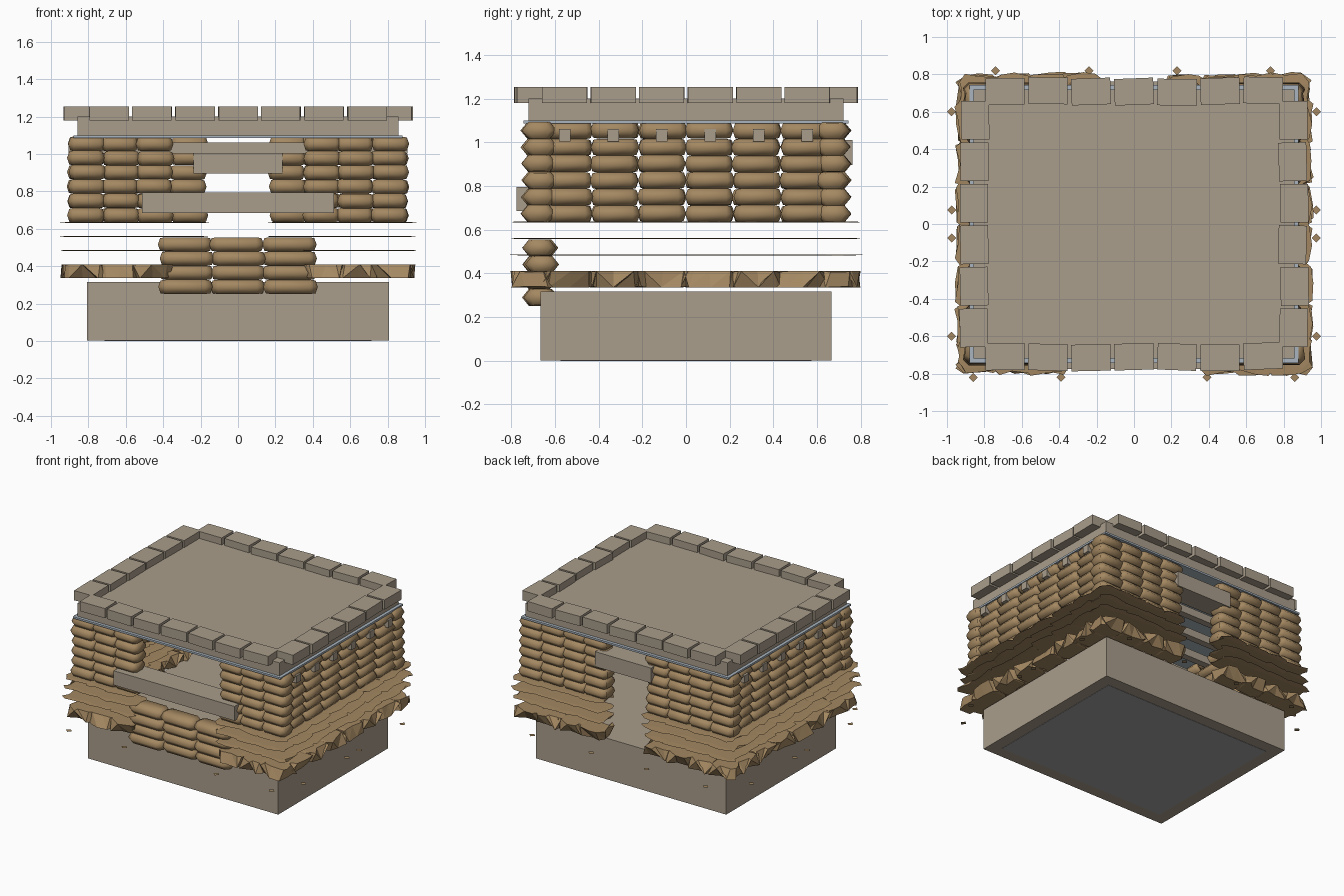
import bpy, bmesh, math, random
from mathutils import Matrix, Vector

random.seed(4)
old = bpy.data.objects.get("Cube")
if old:
    bpy.data.objects.remove(old, do_unlink=True)


def material(name, rgb):
    m = bpy.data.materials.new(name)
    m.use_nodes = True
    m.diffuse_color = (*rgb, 1)
    m.node_tree.nodes["Principled BSDF"].inputs["Base Color"].default_value = (*rgb, 1)
    return m


CONCRETE = material("sand_concrete", (0.40, 0.34, 0.26))
BURLAP = material("burlap_brown", (0.37, 0.245, 0.12))
SHEET = material("pale_metal", (0.40, 0.46, 0.52))
GREY = material("underside_grey", (0.37, 0.37, 0.37))


def finish(name, bm, mat, smooth=False):
    bmesh.ops.recalc_face_normals(bm, faces=bm.faces)
    me = bpy.data.meshes.new(name)
    bm.to_mesh(me)
    bm.free()
    me.materials.append(mat)
    ob = bpy.data.objects.new(name, me)
    bpy.context.collection.objects.link(ob)
    if smooth:
        bpy.ops.object.select_all(action='DESELECT')
        ob.select_set(True)
        bpy.context.view_layer.objects.active = ob
        bpy.ops.object.shade_smooth_by_angle(angle=math.radians(89))
    return ob


def add_box(bm, centre, size, turn=0):
    m = Matrix.Translation(centre) @ Matrix.Rotation(turn, 4, 'Z') @ Matrix.Diagonal((*size, 1))
    bmesh.ops.create_cube(bm, size=1, matrix=m)


def box(name, lo, hi, mat):
    bm = bmesh.new()
    lo, hi = Vector(lo), Vector(hi)
    add_box(bm, (lo + hi) / 2, hi - lo)
    return finish(name, bm, mat)


def jitter(a):
    return random.uniform(-a, a)


# Half sizes of a bag's hexagonal section (across, up)
SECTION = [(1, 0), (.6, 1), (-.6, 1), (-1, 0), (-.6, -1), (.6, -1)]


def add_bag(bm, centre, along_x, length, depth, height, rough=0.0, snap=False):
    """Tapered hexagonal bag; snap gives a crushed bag with creased faces."""
    rings = []
    for t, s in ((-.5, .62), (-.38, 1), (0, 1.0), (.38, 1), (.5, .62)):
        ring = []
        for a, b in SECTION:
            u = t * length + jitter(rough)
            if abs(t) == .5:
                u += -math.copysign(.012, t) * abs(b) + math.copysign(.008, t)
            v = a * s * depth / 2 + jitter(rough)
            w = b * (s * .3 + .7) * height / 2
            if snap:
                w = (height / 2) * random.choice((-1, 1)) if b == 0 else w
            x, y = (u, v) if along_x else (v, u)
            ring.append(bm.verts.new((centre[0] + x, centre[1] + y, centre[2] + w)))
        rings.append(ring)
    n = len(SECTION)
    for r, q in zip(rings, rings[1:]):
        for i in range(n):
            j = (i + 1) % n
            if snap:
                bm.faces.new((r[i], r[j], q[j]))
                bm.faces.new((r[i], q[j], q[i]))
            else:
                bm.faces.new((r[i], r[j], q[j], q[i]))
    bm.faces.new(rings[0])
    bm.faces.new(rings[-1])


def wall_slots(out=0.0):
    """Wall positions: front beside the opening, back beside the door, both sides."""
    for s in (-1, 1):
        for i in range(4):
            x = s * (.81 + out * .6 - i * .182)
            if i < 3:
                yield x, -.672 - out, True, .185
            yield x, .672 + out, True, .185
        for i in range(6):
            yield s * (.82 + out), -.54 + i * .216, False, .205


# Upper sandbag walls
bm = bmesh.new()
for row in range(6):
    for x, y, ax, length in wall_slots():
        add_bag(bm, (x + jitter(.006), y + jitter(.006), .673 + row * .0762 + jitter(.002)),
                ax, length, .16, .077)
finish("upper_sandbag_walls", bm, BURLAP, True)

# Front sandbag breastwork below the opening
bm = bmesh.new()
for row in range(4):
    for i in (-1, 0, 1):
        add_bag(bm, (i * .28 + jitter(.008), -.665 + jitter(.008), .29 + row * .0755),
                True, .275, .155, .077)
finish("front_sandbag_breastwork", bm, BURLAP, True)

# Flattened sandbag layers
bm = bmesh.new()
for z in (.485, .56, .635):
    for x, y, ax, length in wall_slots(.025):
        add_bag(bm, (x, y, z), ax, length + .03, .2, .005, .016)
finish("flat_sandbag_layers", bm, BURLAP)

# Crushed bottom row
bm = bmesh.new()
for x, y, ax, length in wall_slots(.022):
    add_bag(bm, (x, y, .373), ax, length + .015, .19, .074, .014, True)
finish("crushed_sandbag_row", bm, BURLAP)

# Small loose scraps around the foot
bm = bmesh.new()
for s in (-1, 1):
    spots = [(s * .975, y) for y in (-.6, -.075, .075, .6)]
    spots += [(x, s * .82) for x in ((-.86, -.39, .39, .86) if s < 0 else (-.74, -.24, .23, .73))]
    for x, y in spots:
        bmesh.ops.create_circle(bm, cap_ends=True, segments=4, radius=.024,
                                matrix=Matrix.Translation((x, y, .26)))
finish("loose_scraps", bm, BURLAP)

# Base block with its grey underside
box("base_block", (-.807, -.665, .002), (.807, .665, .317), CONCRETE)
box("base_underside", (-.715, -.575, 0), (.715, .575, .004), GREY)

# Opening sill and door lintel
box("window_sill", (-.513, -.775, .685), (.513, -.59, .795), CONCRETE)
box("door_lintel", (-.238, .59, .895), (.238, .762, 1.01), CONCRETE)

# Roof beams
bm = bmesh.new()
for i in range(6):
    add_box(bm, (0, -.555 + i * .222, 1.032), (1.81, .052, .058))
finish("roof_beams", bm, CONCRETE)

# Roof sheet and slab
box("roof_sheet", (-.88, -.743, 1.086), (.88, .743, 1.1), SHEET)
box("roof_slab", (-.857, -.72, 1.1), (.857, .72, 1.2), CONCRETE)

# Parapet blocks
bm = bmesh.new()
for s in (-1, 1):
    for i in range(7):
        add_box(bm, ((i - 3) * .23, s * (.71 + jitter(.006)), 1.217),
                (.21, .142, .074), jitter(.04))
    for i in range(6):
        add_box(bm, (s * (.853 + jitter(.006)), (i - 2.5) * .222, 1.217),
                (.15, .206, .074), jitter(.035))
finish("parapet_blocks", bm, CONCRETE)
